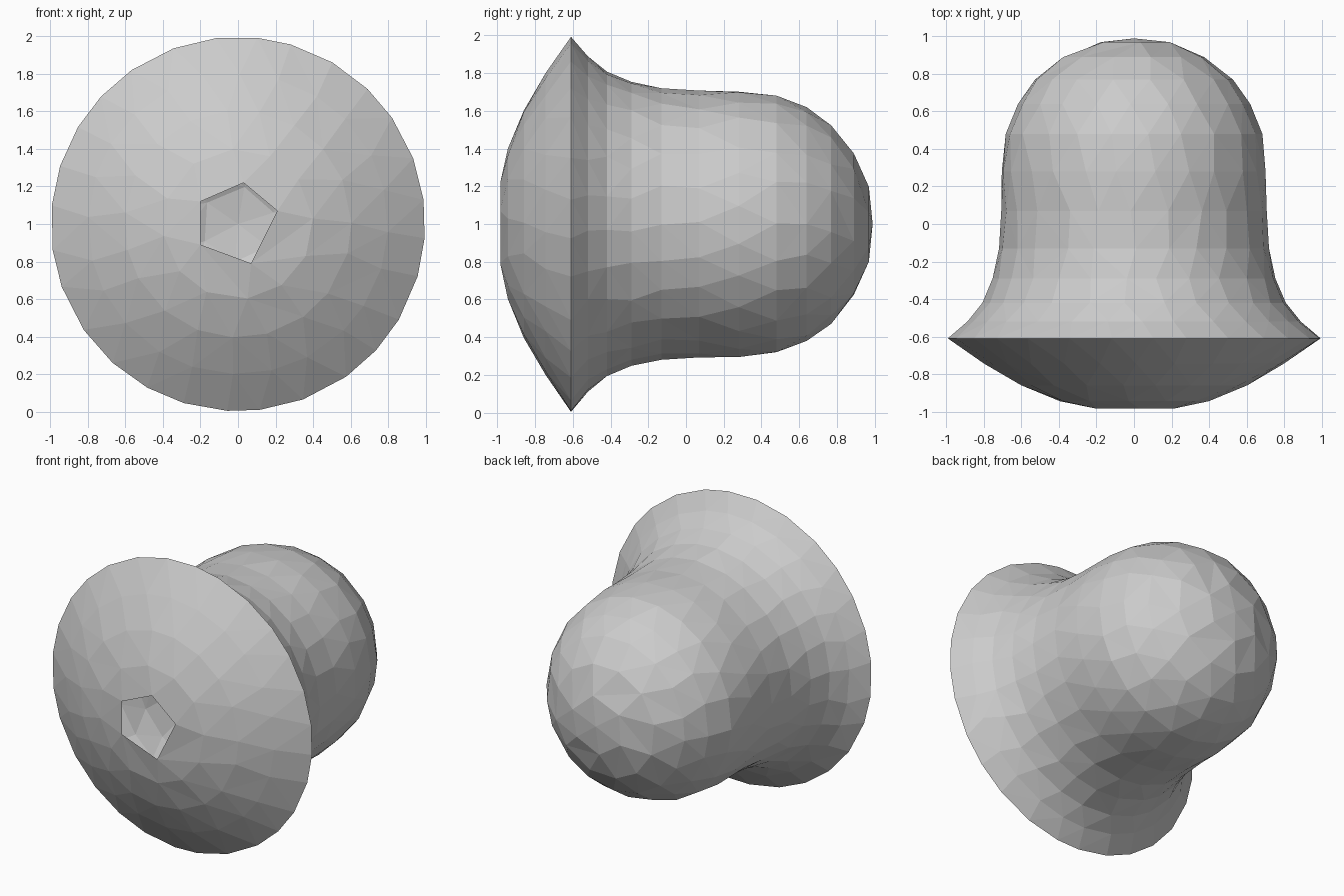
import bpy, bmesh, math, random

if "Cube" in bpy.data.objects:
    bpy.data.objects.remove(bpy.data.objects["Cube"])

random.seed(4)
TAU = 2 * math.pi
CENTRE_Z = 1.0

bm = bmesh.new()


def ring(y, radius, angles):
    """Ring of vertices around the knob's y axis, with their angles."""
    return [(a, bm.verts.new((radius * math.cos(a), y, CENTRE_Z + radius * math.sin(a))))
            for a in sorted(angles)]


def uneven(count):
    """Slightly irregular angles for the faceted look."""
    step, start = TAU / count, random.random() * TAU / count
    return [start + step * (i + random.uniform(-0.12, 0.12)) for i in range(count)]


def stitch(a, b):
    """Zip two rings of different counts together with triangles."""
    def at(r, i):
        return r[i % len(r)][0] + TAU * (i // len(r))
    i = j = 0
    while i < len(a) or j < len(b):
        va, vb = a[i % len(a)][1], b[j % len(b)][1]
        if j >= len(b) or (i < len(a) and at(a, i + 1) < at(b, j + 1)):
            i += 1
            bm.faces.new((va, a[i % len(a)][1], vb))
        else:
            j += 1
            bm.faces.new((va, b[j % len(b)][1], vb))


# Five-sided opening in the front face
hole = [(-0.20, 0.12), (0.03, 0.22), (0.21, 0.07), (0.07, -0.21), (-0.20, -0.11)]
opening = sorted((math.atan2(z, x) % TAU, x, z) for x, z in hole)
rings = [[(a, bm.verts.new((x, -0.985, CENTRE_Z + z))) for a, x, z in opening]]

# Profile: y, radius, vertex count (front dome, sharp rim, flared neck, round end)
profile = [
    (-0.945, 0.40, 12), (-0.86, 0.605, 19), (-0.745, 0.80, 24), (-0.61, 0.998, 28),
    (-0.52, 0.89, 28), (-0.42, 0.81, 26), (-0.29, 0.755, 26), (-0.13, 0.72, 24),
    (0.07, 0.708, 24), (0.28, 0.708, 24), (0.48, 0.685, 22), (0.64, 0.62, 20),
    (0.77, 0.53, 17), (0.89, 0.385, 12), (0.97, 0.20, 6),
]
for y, r, n in profile:
    rings.append(ring(y, r, uneven(n)))
for a, b in zip(rings, rings[1:]):
    stitch(a, b)

# Closed tip of the round end
tip = bm.verts.new((0, 0.99, CENTRE_Z))
last = [v for _, v in rings[-1]]
for v, w in zip(last, last[1:] + last[:1]):
    bm.faces.new((v, w, tip))

bmesh.ops.recalc_face_normals(bm, faces=bm.faces)
mesh = bpy.data.meshes.new("knob")
bm.to_mesh(mesh)
bm.free()
bpy.context.collection.objects.link(bpy.data.objects.new("knob", mesh))
